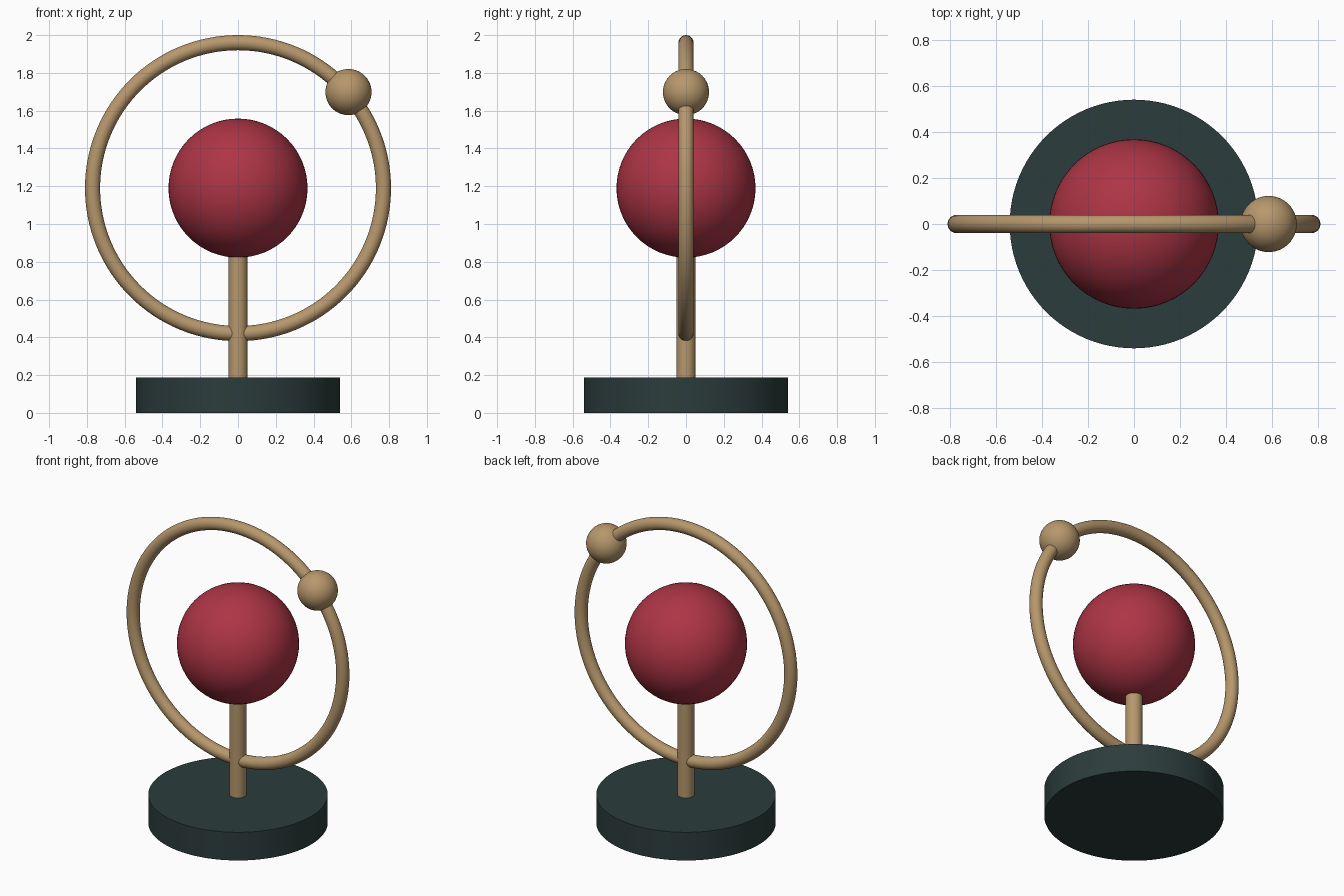
import bpy
from math import radians, cos, sin, pi

if "Cube" in bpy.data.objects:
    bpy.data.objects.remove(bpy.data.objects["Cube"])


def paint(name, rgb):
    mat = bpy.data.materials.new(name)
    mat.diffuse_color = (*rgb, 1)
    mat.use_nodes = True
    mat.node_tree.nodes["Principled BSDF"].inputs["Base Color"].default_value = mat.diffuse_color
    return mat


slate = paint("dark_slate", (0.025, 0.045, 0.045))
brass = paint("brass", (0.47, 0.31, 0.15))
red = paint("crimson", (0.42, 0.035, 0.06))


def finish(name, mat):
    obj = bpy.context.object
    obj.name = name
    obj.data.materials.append(mat)
    bpy.ops.object.shade_smooth_by_angle(angle=radians(35))
    return obj


def cylinder(name, radius, z0, z1, mat, sides):
    bpy.ops.mesh.primitive_cylinder_add(
        vertices=sides, radius=radius, depth=z1 - z0, location=(0, 0, (z0 + z1) / 2))
    return finish(name, mat)


def ball(name, radius, location, mat):
    bpy.ops.mesh.primitive_uv_sphere_add(
        segments=64, ring_count=32, radius=radius, location=location)
    return finish(name, mat)


CENTRE_Z = 1.19
RING_R = 0.77

# Round base and the post that carries the globe
cylinder("base", 0.54, 0, 0.187, slate, 96)
cylinder("post", 0.051, 0.18, 0.87, brass, 32)

# Central globe
ball("globe", 0.368, (0, 0, CENTRE_Z), red)

# Upright orbit ring, crossing the post at its lowest point
bpy.ops.mesh.primitive_torus_add(
    major_radius=RING_R, minor_radius=0.04, major_segments=128, minor_segments=24,
    location=(0, 0, CENTRE_Z), rotation=(pi / 2, 0, 0))
finish("orbit_ring", brass)

# Small satellite threaded on the ring
a = radians(41)
ball("satellite", 0.122,
     (0.775 * cos(a), 0, CENTRE_Z + 0.775 * sin(a)), brass)
